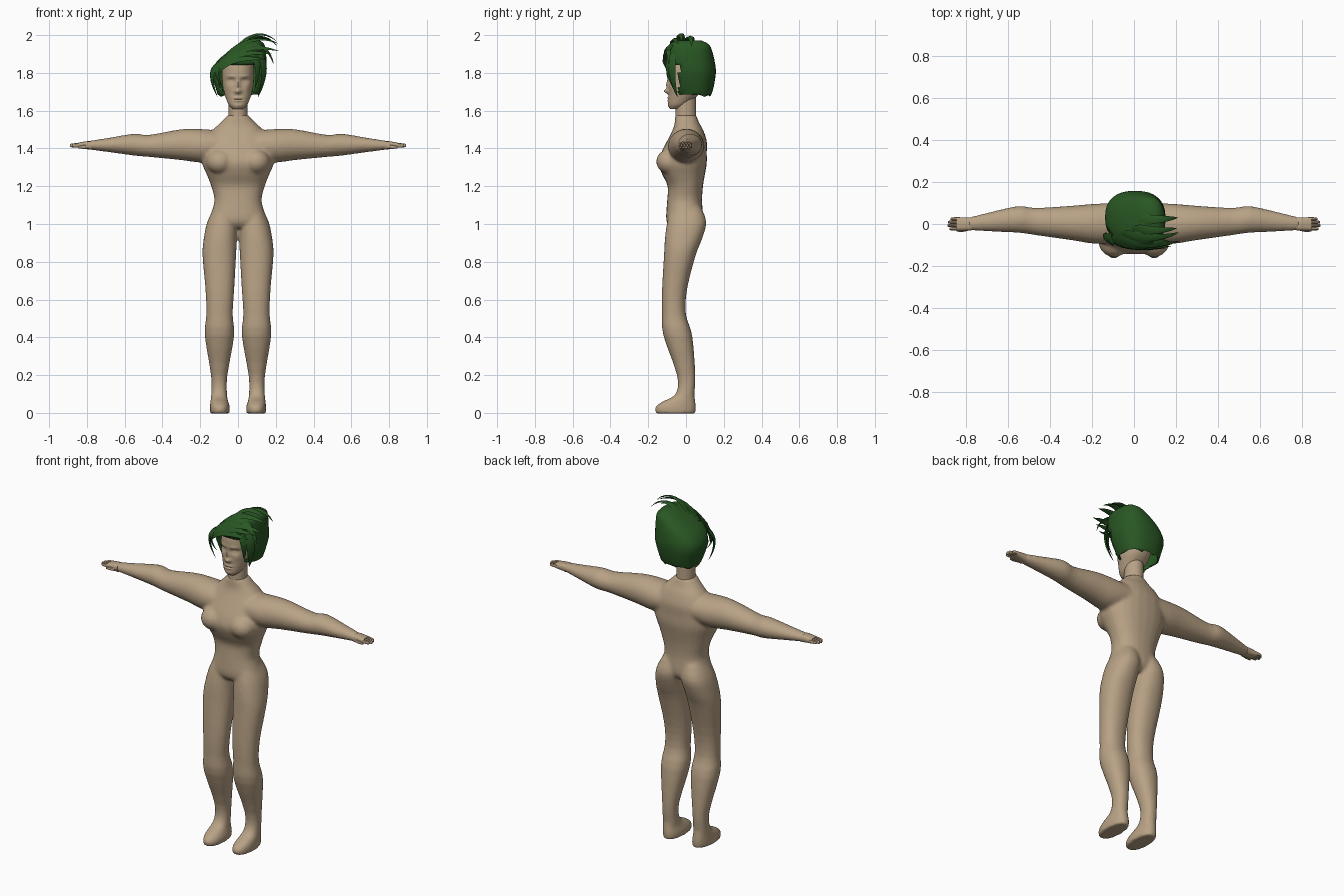
import bpy, bmesh, math
from mathutils import Vector

default = bpy.data.objects.get("Cube")
if default:
    bpy.data.objects.remove(default, do_unlink=True)


def material(name, color):
    mat = bpy.data.materials.new(name)
    mat.use_nodes = True
    mat.diffuse_color = color
    bsdf = next(n for n in mat.node_tree.nodes if n.type == "BSDF_PRINCIPLED")
    bsdf.inputs["Base Color"].default_value = color
    bsdf.inputs["Roughness"].default_value = 0.8
    return mat


skin = material("beige_skin", (0.48, 0.36, 0.235, 1))
green = material("dark_green_hair", (0.022, 0.095, 0.017, 1))


def finish(bm, name, mat, sharp=40):
    bmesh.ops.recalc_face_normals(bm, faces=bm.faces)
    mesh = bpy.data.meshes.new(name)
    bm.to_mesh(mesh)
    bm.free()
    mesh.materials.append(mat)
    mesh.shade_smooth()
    mesh.set_sharp_from_angle(angle=math.radians(sharp))
    obj = bpy.data.objects.new(name, mesh)
    bpy.context.collection.objects.link(obj)
    return obj


def refine(rings, steps):
    """Catmull-Rom interpolation between section rows."""
    out = []
    last = len(rings) - 1
    for i in range(last):
        a, b, c, d = (rings[max(0, min(last, i + k))] for k in (-1, 0, 1, 2))
        for s in range(steps):
            t = s / steps
            out.append([q + t / 2 * (r - p + t * (2*p - 5*q + 4*r - w + t * (3*(q - r) + w - p)))
                        for p, q, r, w in zip(a, b, c, d)])
    return out + [rings[-1]]


def loft(bm, rings, axis="z", side=1, n=24, power=2.0, steps=3):
    """Skin rounded sections given as (position, min, max, min, max)."""
    loops = []
    for t, a0, a1, b0, b1 in refine(rings, steps):
        loop = []
        for k in range(n):
            ang = math.tau * k / n
            u, v = (math.copysign(abs(f) ** (2 / power), f) for f in (math.cos(ang), math.sin(ang)))
            a = (a0 + a1 + (a1 - a0) * u) / 2
            b = (b0 + b1 + (b1 - b0) * v) / 2
            loop.append(bm.verts.new((side * a, b, t) if axis == "z" else (side * t, a, b)))
        loops.append(loop)
    for low, high in zip(loops, loops[1:]):
        for k in range(n):
            j = (k + 1) % n
            bm.faces.new((low[k], low[j], high[j], high[k]))
    bm.faces.new(loops[0])
    bm.faces.new(loops[-1])


def symmetric(rows):
    return [(z, -w, w, y0, y1) for z, w, y0, y1 in rows]


# Body: torso, legs with feet, and arms fused into one skin
torso = symmetric([
    (0.98, .10, -.08, .06), (1.02, .15, -.105, .09), (1.12, .125, -.10, .085),
    (1.2, .142, -.097, .09), (1.26, .165, -.125, .10), (1.32, .19, -.145, .11),
    (1.38, .19, -.13, .11), (1.44, .17, -.10, .11), (1.5, .13, -.07, .09),
    (1.535, .095, -.06, .07), (1.575, .055, -.058, .055)])
leg = [
    (-.004, .045, .147, -.16, .05), (.03, .043, .149, -.163, .053), (.06, .052, .146, -.125, .05),
    (.1, .058, .142, -.055, .045), (.2, .056, .143, -.048, .05), (.41, .02, .176, -.12, .033),
    (.52, .028, .168, -.127, 0), (.65, .02, .172, -.127, .005), (.83, .01, .188, -.117, .05),
    (.92, .006, .182, -.112, .085), (1.01, 0, .163, -.10, .108), (1.09, .01, .125, -.08, .08)]
arm = [
    (.06, -.09, .10, 1.35, 1.49), (.18, -.095, .097, 1.325, 1.502), (.3, -.077, .087, 1.338, 1.502),
    (.47, -.053, .077, 1.355, 1.472), (.55, -.042, .086, 1.362, 1.478),
    (.68, -.036, .058, 1.38, 1.457), (.79, -.03, .031, 1.394, 1.44)]
bm = bmesh.new()
loft(bm, torso, power=2.3)
for side in (1, -1):
    loft(bm, leg, side=side, power=2.2)
    loft(bm, arm, axis="x", side=side)
    chest = bmesh.ops.create_uvsphere(bm, u_segments=20, v_segments=12, radius=0.075)["verts"]
    for v in chest:
        v.co = Vector((v.co.x + side * 0.095, v.co.y - 0.083, v.co.z * 0.9 + 1.33))
body = finish(bm, "body", skin)
remesh = body.modifiers.new("fuse", "REMESH")
remesh.mode = "VOXEL"
remesh.voxel_size = 0.009
remesh.use_smooth_shade = True
soften = body.modifiers.new("soften", "SMOOTH")
soften.factor = 0.5
soften.iterations = 6

# Neck
bm = bmesh.new()
loft(bm, symmetric([(1.555, .051, -.057, .054), (1.67, .05, -.055, .052)]))
finish(bm, "neck", skin)

# Hands: cuff, palm, fingers and thumb
for side, label in ((1, "left"), (-1, "right")):
    bm = bmesh.new()
    loft(bm, [(.775, -.031, .032, 1.393, 1.438), (.80, -.031, .031, 1.396, 1.438),
              (.845, -.031, .032, 1.402, 1.431)], "x", side, n=16, power=3)
    for i, tip in enumerate((.88, .89, .887, .875)):
        y = -.023 + .0158 * i
        loft(bm, [(.83, y - .008, y + .008, 1.405, 1.43), (tip - .01, y - .0075, y + .0075, 1.406, 1.426),
                  (tip, y - .004, y + .004, 1.41, 1.421)], "x", side, n=8)
    loft(bm, [(.79, -.032, -.015, 1.398, 1.422), (.82, -.038, -.022, 1.398, 1.418),
              (.845, -.036, -.026, 1.4, 1.412)], "x", side, n=8)
    finish(bm, label + "_hand", skin)

# Head, with the face shaped by soft bumps: x, z, width, height, depth
head = symmetric([
    (1.61, .028, -.084, -.03), (1.63, .048, -.092, .005), (1.66, .062, -.093, .04),
    (1.70, .076, -.092, .08), (1.75, .083, -.094, .105), (1.8, .085, -.098, .115),
    (1.85, .079, -.09, .11), (1.89, .05, -.06, .08)])
bumps = [(0, 1.735, .011, .03, .012), (0, 1.702, .016, .011, .022), (0, 1.667, .024, .006, .006),
         (0, 1.653, .02, .006, .006), (0, 1.66, .024, .003, -.005), (0, 1.625, .02, .012, .004)]
for s in (1, -1):
    bumps += [(s * .035, 1.757, .02, .012, -.016), (s * .035, 1.755, .013, .006, .009),
              (s * .037, 1.782, .024, .008, .005), (s * .05, 1.72, .015, .02, .004)]
bm = bmesh.new()
loft(bm, head, n=72, power=2.2, steps=8)
for v in bm.verts:
    if v.co.y < -0.02:
        x, z = v.co.x, v.co.z
        v.co.y -= sum(d * math.exp(-((x - cx) / w) ** 2 - ((z - cz) / h) ** 2)
                      for cx, cz, w, h, d in bumps)
finish(bm, "head", skin, 60)

# Hair shell, open over the face and ragged along the nape
shell = [(1.675, -.105, .108, -.04, .13), (1.72, -.118, .125, -.07, .145), (1.8, -.138, .148, -.095, .158),
         (1.86, -.112, .15, -.108, .152), (1.91, -.055, .148, -.105, .14),
         (1.95, .01, .14, -.09, .122), (1.972, .05, .115, -.05, .08)]
bm = bmesh.new()
loft(bm, shell, n=32, power=2.4, steps=3)
opening = []
for f in bm.faces:
    c = f.calc_center_median()
    if (c.y < -0.035 and c.z < 1.835) or (len(f.verts) > 4 and c.z < 1.7):
        opening.append(f)
bmesh.ops.delete(bm, geom=opening, context="FACES")
for v in bm.verts:
    if v.co.z < 1.68:
        v.co.z += 0.014 * math.sin(v.co.x * 90) + 0.012
cap = finish(bm, "hair_shell", green, 50)
thick = cap.modifiers.new("thickness", "SOLIDIFY")
thick.thickness = 0.008


# Hair locks: flat tapered strands along a bent path
def lock(bm, start, bend, end, width, steps=8):
    start, bend, end = Vector(start), Vector(bend), Vector(end)
    centre = Vector((0.02, 0.02, 1.78))
    rows = []
    for i in range(steps + 1):
        t = i / steps
        p = start * (1 - t) ** 2 + bend * 2 * t * (1 - t) + end * t * t
        along = (bend - start) * (1 - t) + (end - bend) * t
        across = along.cross(p - centre).normalized()
        out = across.cross(along).normalized()
        w = width * (0.02 + min(1, 0.5 + 2 * t) * (1 - t) ** 0.7)
        rows.append([bm.verts.new(p + d) for d in (across * w, out * w * .35, -across * w, -out * w * .35)])
    for low, high in zip(rows, rows[1:]):
        for k in range(4):
            j = (k + 1) % 4
            bm.faces.new((low[k], low[j], high[j], high[k]))
    bm.faces.new(rows[0])
    bm.faces.new(rows[-1])


locks = [
    # swept over the forehead towards the left
    ((-.13, -.05, 1.79), (-.07, -.13, 1.9), (.15, -.115, 1.87), .035),
    ((-.12, -.06, 1.82), (-.03, -.13, 1.93), (.18, -.105, 1.9), .035),
    ((-.1, -.06, 1.85), (.03, -.13, 1.97), (.22, -.08, 1.915), .034),
    # tips along the crown
    ((-.06, -.04, 1.9), (.08, -.09, 2.02), (.215, -.04, 1.955), .032),
    ((-.02, -.02, 1.92), (.1, -.04, 2.06), (.205, -.02, 1.967), .03),
    ((0, .02, 1.93), (.12, .02, 2.045), (.21, .03, 1.94), .03),
    ((.06, -.07, 1.94), (.15, -.1, 1.97), (.19, -.09, 1.845), .028),
    # hanging beside the face
    ((-.105, -.06, 1.85), (-.17, -.08, 1.8), (-.108, -.055, 1.672), .032),
    ((-.1, -.07, 1.85), (-.13, -.11, 1.8), (-.085, -.075, 1.73), .026),
    ((.12, -.07, 1.9), (.16, -.09, 1.8), (.105, -.045, 1.67), .034),
    ((.09, -.09, 1.88), (.12, -.11, 1.82), (.09, -.07, 1.72), .024),
]
bm = bmesh.new()
for args in locks:
    lock(bm, *args)
finish(bm, "hair_locks", green, 50)
